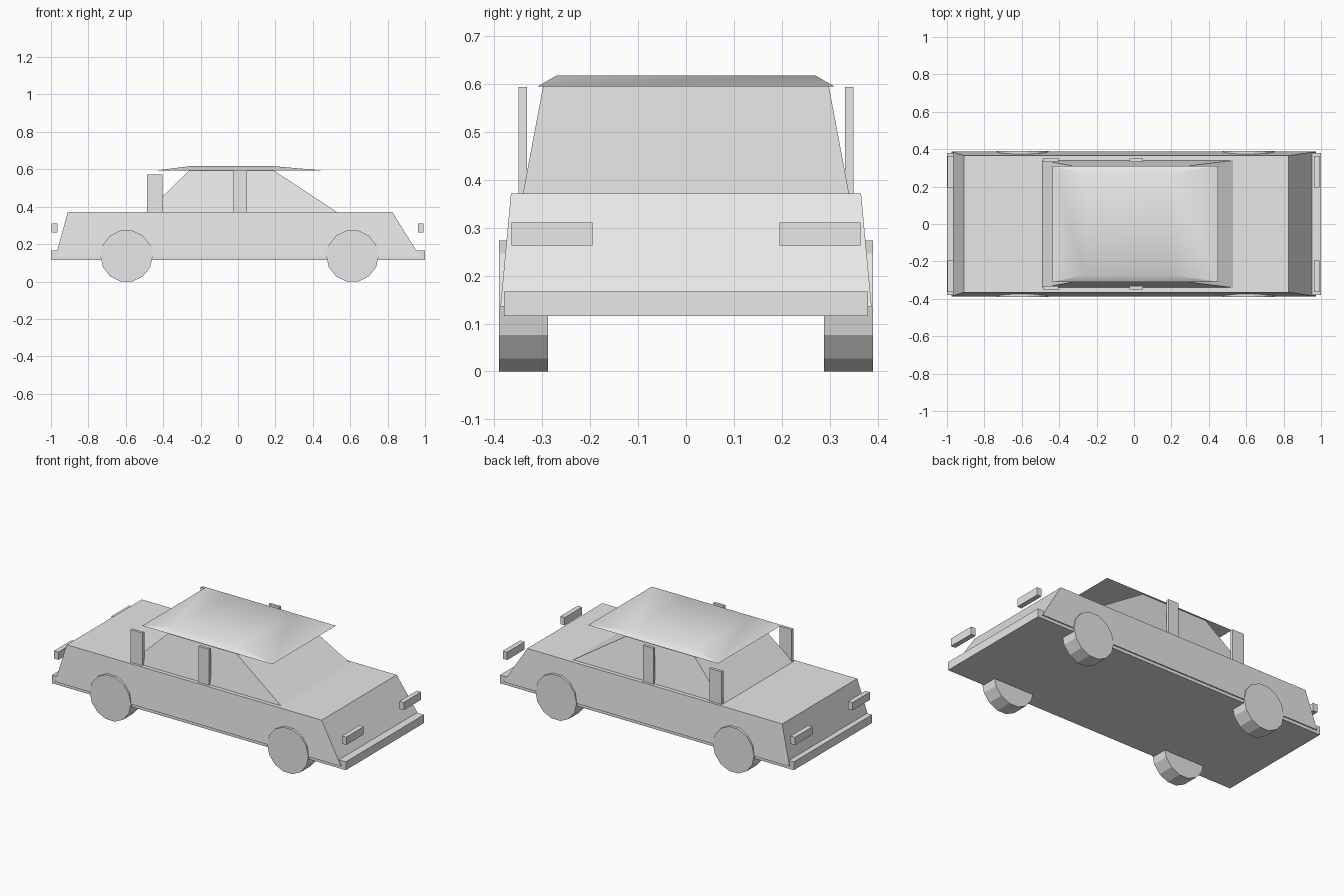
import bpy, bmesh, math
from mathutils import Matrix

if "Cube" in bpy.data.objects:
    bpy.data.objects.remove(bpy.data.objects["Cube"])

grey = bpy.data.materials.new("light_grey")
grey.diffuse_color = (0.8, 0.8, 0.8, 1)
grey.use_nodes = True
grey.node_tree.nodes["Principled BSDF"].inputs["Base Color"].default_value = grey.diffuse_color


def finish(name, bm):
    bmesh.ops.recalc_face_normals(bm, faces=bm.faces)
    mesh = bpy.data.meshes.new(name)
    bm.to_mesh(mesh)
    bm.free()
    mesh.materials.append(grey)
    obj = bpy.data.objects.new(name, mesh)
    bpy.context.collection.objects.link(obj)
    return obj


def frustum(name, low, high):
    """Tapered block between two rectangles (x0, x1, y0, y1, z)."""
    bm = bmesh.new()
    rings = []
    for x0, x1, y0, y1, z in (low, high):
        rings.append([bm.verts.new((x, y, z)) for x, y in
                      ((x0, y0), (x1, y0), (x1, y1), (x0, y1))])
    bm.faces.new(rings[0])
    bm.faces.new(rings[1])
    for i in range(4):
        j = (i + 1) % 4
        bm.faces.new((rings[0][i], rings[0][j], rings[1][j], rings[1][i]))
    return finish(name, bm)


def box(name, x0, x1, y0, y1, z0, z1):
    return frustum(name, (x0, x1, y0, y1, z0), (x0, x1, y0, y1, z1))


# Main shell, cabin and roof
frustum("body", (-0.975, 0.972, -0.387, 0.387, 0.135),
        (-0.91, 0.825, -0.365, 0.365, 0.371))
frustum("cabin", (-0.49, 0.53, -0.34, 0.34, 0.371),
        (-0.26, 0.19, -0.298, 0.298, 0.594))
roof = frustum("roof", (-0.435, 0.45, -0.31, 0.31, 0.594),
               (-0.255, 0.185, -0.27, 0.27, 0.617))
bpy.context.view_layer.objects.active = roof
roof.select_set(True)
bpy.ops.object.shade_smooth_by_angle(angle=math.radians(30))

# Floor slab whose ends form the bumpers
box("floor_and_bumpers", -1, 1, -0.38, 0.38, 0.116, 0.167)

for s, side in ((-1, "right"), (1, "left")):
    # Side pillars
    ya, yb = sorted((s * 0.332, s * 0.349))
    box("middle_pillar_" + side, -0.023, 0.047, ya, yb, 0.36, 0.593)
    box("rear_pillar_" + side, -0.487, -0.405, ya, yb, 0.36, 0.572)
    # Lamps at both ends
    ya, yb = sorted((s * 0.195, s * 0.364))
    box("front_lamp_" + side, 0.962, 0.992, ya, yb, 0.263, 0.311)
    box("rear_lamp_" + side, -0.996, -0.966, ya, yb, 0.263, 0.311)
    # Wheels, fourteen sided with a flat facet on the ground
    for x, end in ((0.612, "front"), (-0.596, "rear")):
        bm = bmesh.new()
        bmesh.ops.create_cone(
            bm, cap_ends=True, segments=14, radius1=0.14, radius2=0.14, depth=0.102,
            matrix=Matrix.Translation((x, s * 0.339, 0.1365))
            @ Matrix.Rotation(math.pi / 2, 4, 'X')
            @ Matrix.Rotation(0, 4, 'Z'))
        # Turn the wheel until its lowest facet is level
        lowest = sorted(v.co.z for v in bm.verts)[:4]
        if lowest[3] - lowest[0] > 0.001:
            bmesh.ops.rotate(bm, verts=bm.verts, cent=(x, s * 0.339, 0.1365),
                             matrix=Matrix.Rotation(math.pi / 14, 3, 'Y'))
        finish(end + "_wheel_" + side, bm)
